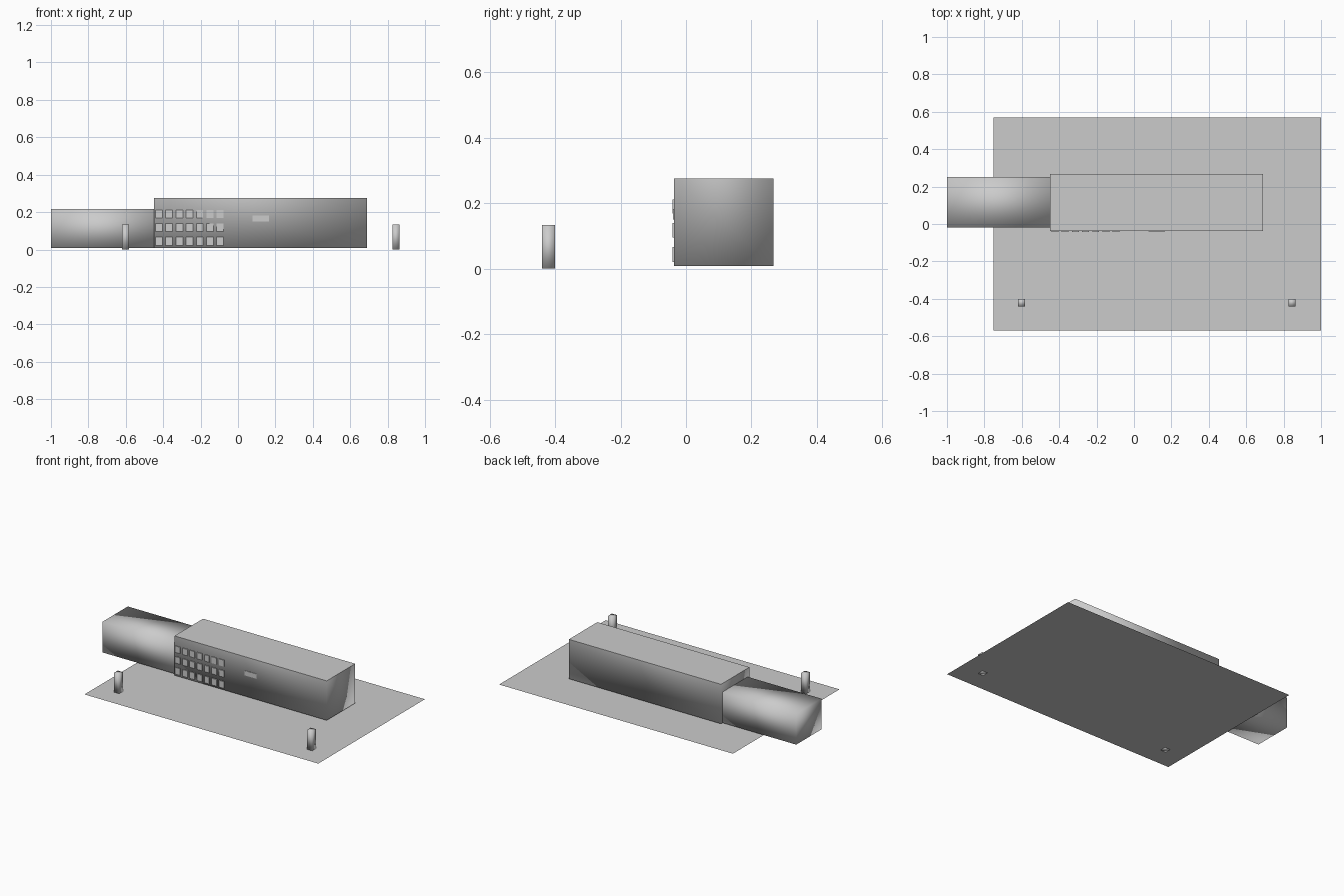
import bpy, bmesh

if "Cube" in bpy.data.objects:
    bpy.data.objects.remove(bpy.data.objects["Cube"])

# One plain grey for the whole model
grey = bpy.data.materials.new("plain_grey")
grey.diffuse_color = (0.6, 0.6, 0.6, 1)
grey.use_nodes = True
grey.node_tree.nodes["Principled BSDF"].inputs["Base Color"].default_value = grey.diffuse_color


def finish(name, bm, smooth=False, sharp_above=None):
    """Write a bmesh to an object; optionally keep edges above a height sharp."""
    for f in bm.faces:
        f.smooth = smooth
    if sharp_above is not None:
        for e in bm.edges:
            if all(v.co.z > sharp_above for v in e.verts):
                e.smooth = False
    me = bpy.data.meshes.new(name)
    bm.to_mesh(me)
    bm.free()
    me.materials.append(grey)
    ob = bpy.data.objects.new(name, me)
    bpy.context.collection.objects.link(ob)
    return ob


def add_box(bm, x, y, z):
    """Add a box given (min, max) ranges on each axis."""
    for v in bmesh.ops.create_cube(bm, size=1)["verts"]:
        v.co = [(r[0] + r[1]) / 2 + c * (r[1] - r[0]) for r, c in zip((x, y, z), v.co)]


def box(name, x, y, z, **kw):
    bm = bmesh.new()
    add_box(bm, x, y, z)
    return finish(name, bm, **kw)


# Ground sheet
bm = bmesh.new()
corners = [(-0.75, -0.57), (1, -0.57), (1, 0.57), (-0.75, 0.57)]
bm.faces.new([bm.verts.new((x, y, 0.002)) for x, y in corners])
finish("ground_sheet", bm)

# Main hall with a flat roof, and the lower side wing
box("main_hall", (-0.449, 0.69), (-0.037, 0.267), (0.008, 0.275),
    smooth=True, sharp_above=0.2)
box("side_wing", (-1, -0.449), (-0.018, 0.25), (0.008, 0.217), smooth=True)

# Grid of window plates on the front
bm = bmesh.new()
for z0, z1 in ((0.021, 0.066), (0.096, 0.139), (0.168, 0.211)):
    for i in range(7):
        x = -0.441 + i * 0.0545
        add_box(bm, (x, x + 0.037), (-0.042, -0.036), (z0, z1))
finish("windows", bm)

# Blank panel on the front wall
box("wall_panel", (0.078, 0.166), (-0.040, -0.036), (0.15, 0.182))

# Two gate posts
for side, x in (("left", -0.601), ("right", 0.844)):
    box(side + "_post", (x - 0.019, x + 0.019), (-0.44, -0.40), (0, 0.133), smooth=True)
